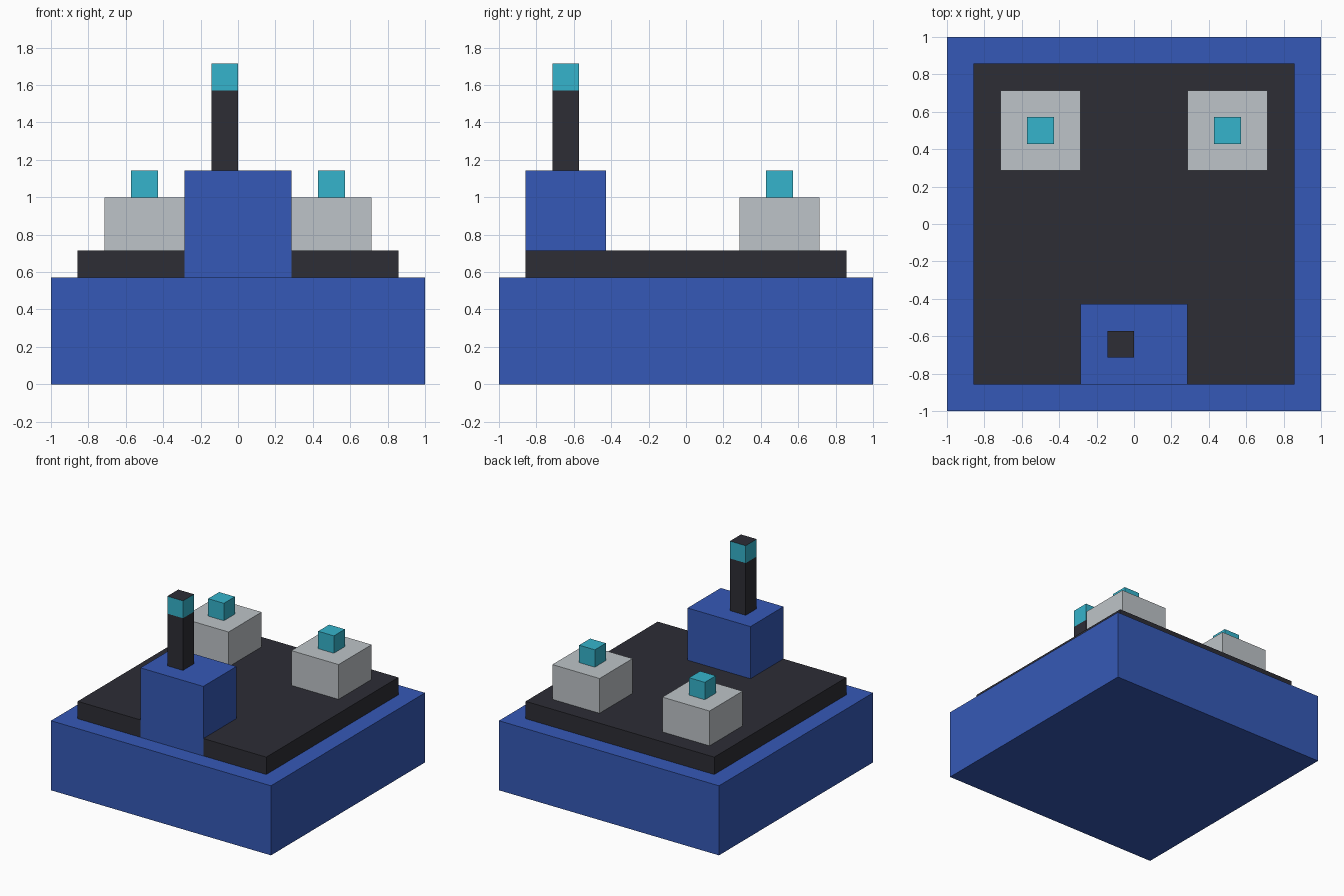
import bpy, bmesh

if "Cube" in bpy.data.objects:
    bpy.data.objects.remove(bpy.data.objects["Cube"])

U = 1 / 7  # building unit: the base is 14 units wide


def material(name, rgb):
    m = bpy.data.materials.new(name)
    lin = [((c / 255 + 0.055) / 1.055) ** 2.4 for c in rgb]
    m.diffuse_color = (*lin, 1)
    m.use_nodes = True
    m.node_tree.nodes["Principled BSDF"].inputs["Base Color"].default_value = m.diffuse_color
    return m


BLUE = material("blue", (53, 89, 183))
DARK = material("charcoal", (45, 45, 53))
GREY = material("light_grey", (190, 196, 200))
TEAL = material("teal", (53, 180, 204))


def box(name, x, y, z, *mats):
    """Box from (min, max) ranges given in building units."""
    bm = bmesh.new()
    bmesh.ops.create_cube(bm, size=1)
    for v in bm.verts:
        for i, (lo, hi) in enumerate((x, y, z)):
            v.co[i] = (hi if v.co[i] > 0 else lo) * U
    mesh = bpy.data.meshes.new(name)
    bm.to_mesh(mesh)
    bm.free()
    for m in mats:
        mesh.materials.append(m)
    ob = bpy.data.objects.new(name, mesh)
    bpy.context.collection.objects.link(ob)
    return ob


# Stepped base
box("base", (-7, 7), (-7, 7), (0, 4), BLUE)
box("deck", (-6, 6), (-6, 6), (4, 5), DARK)

# Cabin, running down over the edge of the deck
box("cabin", (-2, 2), (-6.01, -3), (4, 8), BLUE)

# Mast with a lamp band around its tip and a dark cap
box("mast", (-1, 0), (-5, -4), (8, 11), DARK)
lamp = box("mast_lamp", (-1, 0), (-5, -4), (11, 12), TEAL, DARK)
for face in lamp.data.polygons:
    face.material_index = 1 if face.normal.z > 0.5 else 0

# Pair of pedestals with small lamps
for side, x in (("left", -3.5), ("right", 3.5)):
    box(side + "_pedestal", (x - 1.5, x + 1.5), (2, 5), (5, 7), GREY)
    box(side + "_lamp", (x - 0.5, x + 0.5), (3, 4), (7, 8), TEAL)
